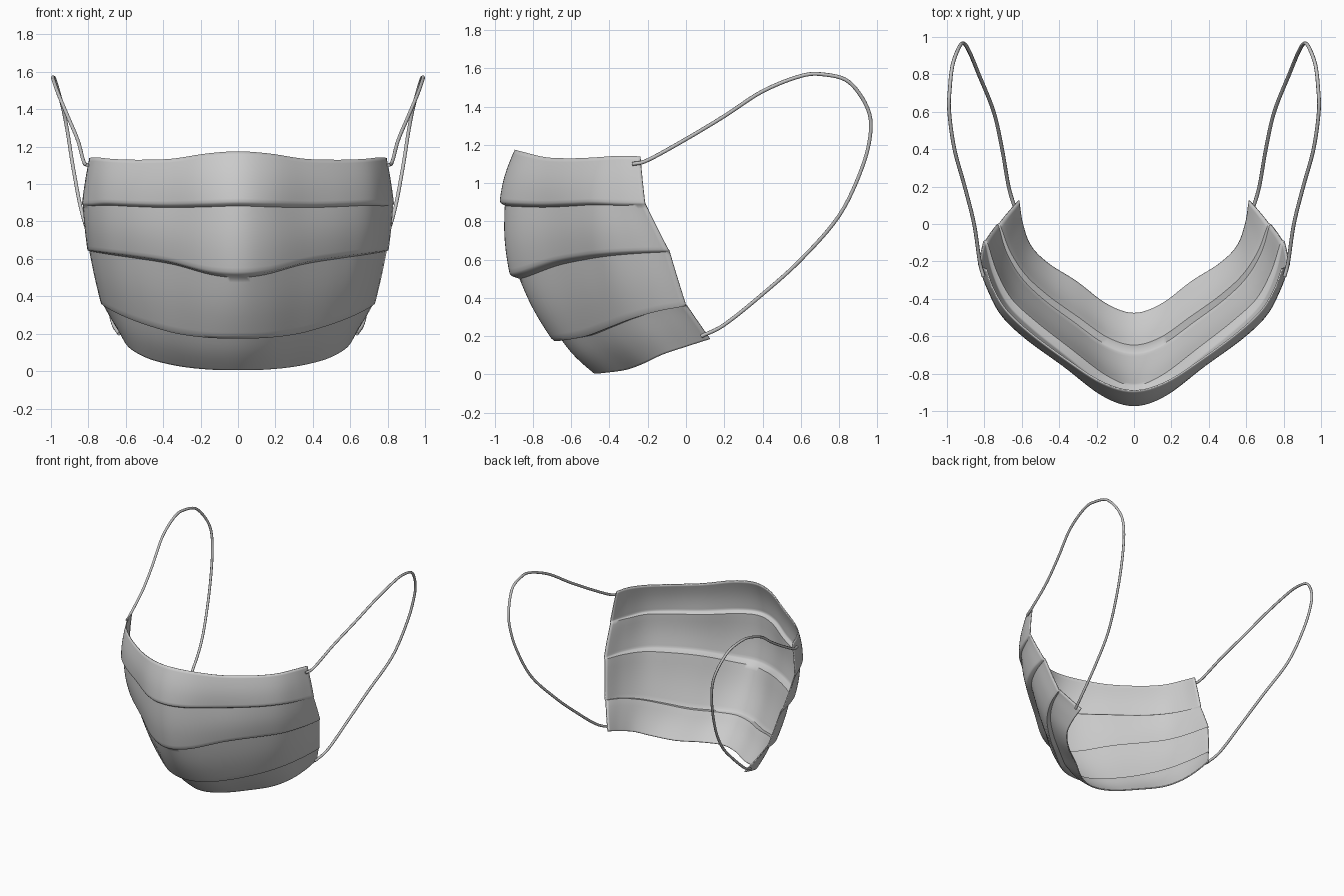
import bpy, bmesh, math
from mathutils import Vector

cube = bpy.data.objects.get("Cube")
if cube:
    bpy.data.objects.remove(cube, do_unlink=True)


def material(name, color):
    mat = bpy.data.materials.new(name)
    mat.use_nodes = True
    mat.diffuse_color = color
    mat.node_tree.nodes["Principled BSDF"].inputs["Base Color"].default_value = color
    return mat


def smooth_path(points, count):
    """Sample a Catmull-Rom curve through the points."""
    pts = [Vector(p) for p in points]
    pts = [2 * pts[0] - pts[1]] + pts + [2 * pts[-1] - pts[-2]]
    spans = len(pts) - 3
    out = []
    for k in range(count + 1):
        s = k / count * spans
        i = min(int(s), spans - 1)
        t = s - i
        a, b, c, d = pts[i:i + 4]
        out.append(0.5 * (2 * b + (c - a) * t + (2 * a - 5 * b + 4 * c - d) * t ** 2
                          + (3 * b - a - 3 * c + d) * t ** 3))
    return out


def fold_line(half):
    """Mirror a half fold line about the middle and sample it."""
    mirrored = [(-x, y, z) for x, y, z in reversed(half[1:])]
    return smooth_path(mirrored + half, COLUMNS)


def inward(line):
    """Horizontal direction towards the face at every sample."""
    dirs = []
    for i in range(len(line)):
        t = line[min(i + 1, len(line) - 1)] - line[max(i - 1, 0)]
        dirs.append(Vector((-t.y, t.x, 0)).normalized())
    return dirs


COLUMNS = 72
grey = material("light grey cloth", (0.6, 0.6, 0.6, 1))
strap_grey = material("grey elastic", (0.55, 0.55, 0.55, 1))

# Fold lines from the middle to the left edge
top_edge = [(0, -.895, 1.175), (.17, -.85, 1.163), (.36, -.73, 1.135), (.55, -.59, 1.13),
            (.68, -.47, 1.135), (.755, -.35, 1.143), (.795, -.24, 1.14)]
upper_fold = [(0, -.975, .895), (.17, -.92, .89), (.38, -.76, .885), (.58, -.615, .89),
              (.71, -.49, .895), (.785, -.35, .89), (.835, -.215, .89)]
middle_fold = [(0, -.92, .515), (.17, -.86, .53), (.38, -.7, .585), (.57, -.545, .615),
               (.69, -.42, .63), (.765, -.26, .64), (.805, -.09, .645)]
lower_fold = [(0, -.695, .175), (.16, -.65, .178), (.33, -.53, .2), (.49, -.41, .245),
              (.61, -.29, .29), (.69, -.15, .33), (.732, 0, .358)]
bottom_edge = [(0, -.48, .005), (.15, -.43, .008), (.31, -.31, .025), (.46, -.215, .06),
               (.555, -.12, .105), (.6, 0, .145), (.62, .125, .185)]
lines = [fold_line(h) for h in (top_edge, upper_fold, middle_fold, lower_fold, bottom_edge)]

# Each fold tucks the next panel in: depth and height of the step
tucks = [(.028, -.012), (.05, -.015), (.045, .005)]
fade = [0.2 + 0.8 * math.cos(math.pi / 2 * abs(2 * i / COLUMNS - 1)) ** 0.7
        if 0 < i < COLUMNS else 0.2 for i in range(COLUMNS + 1)]

rows = []
start = lines[0]
for n, end in enumerate(lines[1:]):
    dirs = inward(end)
    last = n == len(tucks)
    for f in (0, .08, .2, .35, .5, .65, .8, .9, .96, 1):
        bulge = 0.014 * math.sin(math.pi * f)
        curl = 0.008 if f == 1 and not last else 0
        rows.append([start[i].lerp(end[i], f) - dirs[i] * (bulge - curl) * fade[i]
                     for i in range(COLUMNS + 1)])
    if not last:
        depth, lift = tucks[n]
        start = [end[i] + (dirs[i] * depth + Vector((0, 0, lift))) * fade[i]
                 for i in range(COLUMNS + 1)]

# Pleated mask sheet
bm = bmesh.new()
grid = [[bm.verts.new(p) for p in row] for row in rows]
for upper, lower in zip(grid, grid[1:]):
    for i in range(COLUMNS):
        bm.faces.new((upper[i], lower[i], lower[i + 1], upper[i + 1]))
mesh = bpy.data.meshes.new("pleated_mask")
bm.to_mesh(mesh)
bm.free()
mask = bpy.data.objects.new("pleated_mask", mesh)
bpy.context.collection.objects.link(mask)
mesh.materials.append(grey)
thick = mask.modifiers.new("cloth thickness", "SOLIDIFY")
thick.thickness = 0.008
thick.offset = -1
bpy.ops.object.select_all(action="DESELECT")
mask.select_set(True)
bpy.context.view_layer.objects.active = mask
bpy.ops.object.shade_smooth_by_angle(angle=math.radians(50))

# Elastic ear loops
loop_path = [(.805, -.28, 1.1), (.825, -.2, 1.12), (.855, 0, 1.23), (.905, .2, 1.35),
             (.96, .4, 1.48), (.988, .6, 1.56), (.985, .72, 1.568), (.97, .85, 1.53),
             (.935, .945, 1.4), (.91, .965, 1.27), (.88, .92, 1.08), (.83, .8, .83),
             (.75, .6, .6), (.705, .4, .42), (.67, .2, .26), (.635, .08, .2)]
for name, side in (("left_ear_loop", 1), ("right_ear_loop", -1)):
    curve = bpy.data.curves.new(name, "CURVE")
    curve.dimensions = "3D"
    curve.bevel_depth = 0.01
    curve.bevel_resolution = 2
    curve.use_fill_caps = True
    samples = smooth_path(loop_path, 90)
    spline = curve.splines.new("POLY")
    spline.points.add(len(samples) - 1)
    for point, p in zip(spline.points, samples):
        point.co = (p.x * side, p.y, p.z, 1)
    spline.use_smooth = True
    curve.materials.append(strap_grey)
    bpy.context.collection.objects.link(bpy.data.objects.new(name, curve))
